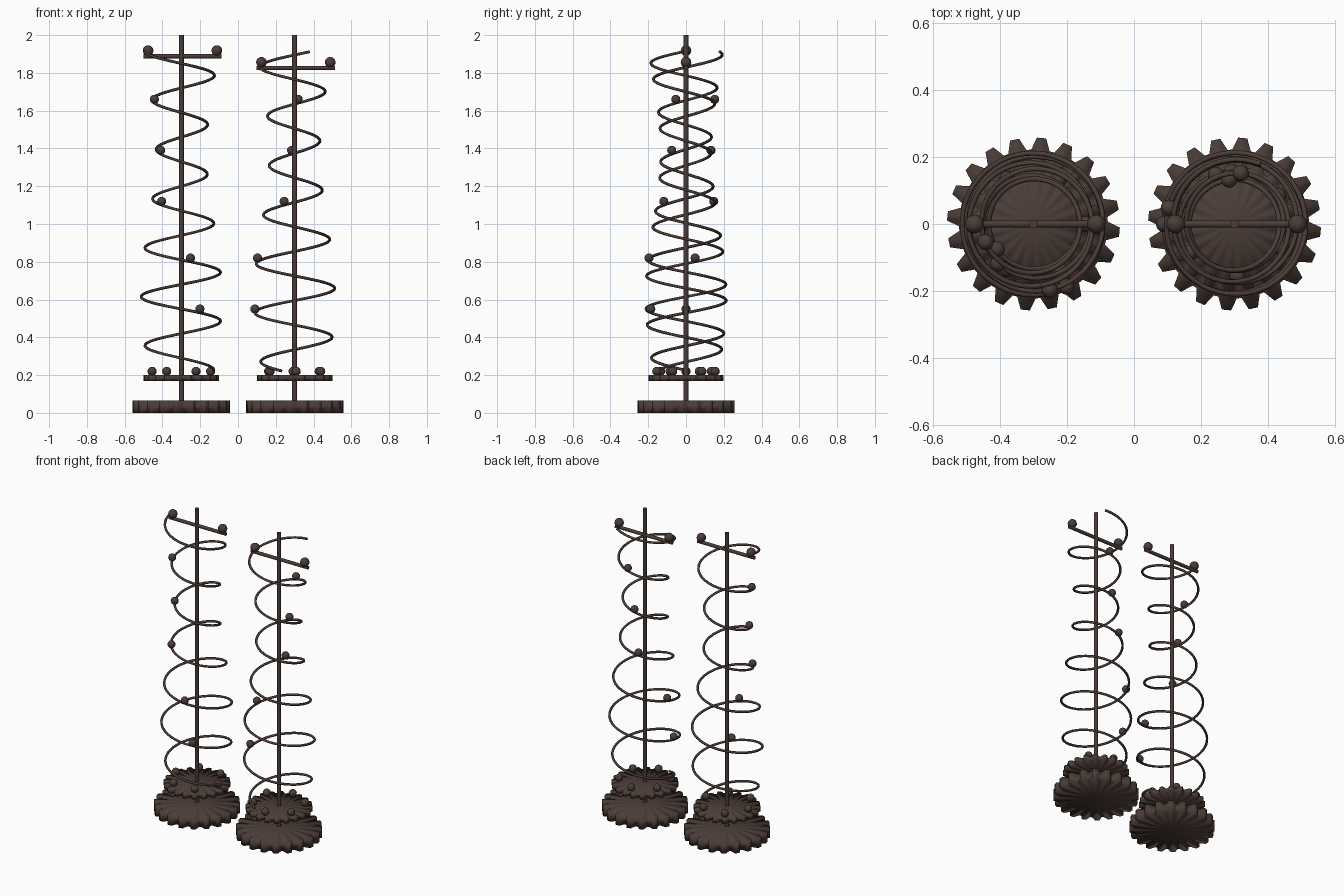
import bpy, bmesh
from math import sin, cos, pi, tau, radians
from mathutils import Matrix, Vector

cube = bpy.data.objects.get("Cube")
if cube:
    bpy.data.objects.remove(cube, do_unlink=True)

bronze = bpy.data.materials.new("dark_bronze")
bronze.use_nodes = True
COLOR = (0.07, 0.046, 0.039, 1)
bronze.diffuse_color = COLOR
bronze.node_tree.nodes["Principled BSDF"].inputs["Base Color"].default_value = COLOR

Z0, Z1, PITCH = 0.222, 1.912, 0.26


def finish(name, bm, smooth=True):
    bmesh.ops.recalc_face_normals(bm, faces=bm.faces)
    mesh = bpy.data.meshes.new(name)
    bm.to_mesh(mesh)
    bm.free()
    mesh.materials.append(bronze)
    for p in mesh.polygons:
        p.use_smooth = smooth
    ob = bpy.data.objects.new(name, mesh)
    bpy.context.collection.objects.link(ob)
    return ob


def select_only(ob):
    bpy.ops.object.select_all(action='DESELECT')
    ob.select_set(True)
    bpy.context.view_layer.objects.active = ob


def rod(name, center, radius, length, axis='Z'):
    bm = bmesh.new()
    turn = Matrix.Rotation(pi / 2, 4, 'Y') if axis == 'X' else Matrix()
    bmesh.ops.create_cone(bm, cap_ends=True, segments=16, radius1=radius, radius2=radius,
                          depth=length, matrix=Matrix.Translation(center) @ turn)
    ob = finish(name, bm)
    select_only(ob)
    bpy.ops.object.shade_smooth_by_angle(angle=radians(40))


def balls(name, centers, radius):
    bm = bmesh.new()
    for c in centers:
        bmesh.ops.create_uvsphere(bm, u_segments=20, v_segments=12, radius=radius,
                                  matrix=Matrix.Translation(c))
    finish(name, bm)


def gear(name, cx, z, height, root, tip, teeth=20, phase=12.6):
    # Toothed disc with fan caps, softly shaded over its edges
    bm = bmesh.new()
    rings = []
    for level in (z, z + height):
        ring = []
        for i in range(teeth):
            for offset, r in ((-0.4, root), (-0.17, tip), (0.17, tip), (0.4, root)):
                a = radians(phase) + tau * (i + offset) / teeth
                ring.append(bm.verts.new((cx + r * cos(a), r * sin(a), level)))
        hub = bm.verts.new((cx, 0, level))
        for i, v in enumerate(ring):
            bm.faces.new((hub, ring[i - 1], v))
        rings.append(ring)
    low, high = rings
    for i in range(len(low)):
        bm.faces.new((low[i - 1], low[i], high[i], high[i - 1]))
    finish(name, bm)


def spiral_point(cx, z, zero_z):
    # Clockwise climb whose radius swells and narrows
    a = -tau * (z - zero_z) / PITCH
    r = 0.173 + 0.04 * sin(tau * (z - 0.23) / 1.54)
    return Vector((cx + r * cos(a), r * sin(a), z))


def spiral_wire(name, cx, zero_z, steps=320):
    curve = bpy.data.curves.new(name, 'CURVE')
    curve.dimensions = '3D'
    curve.bevel_depth = 0.0075
    curve.bevel_resolution = 2
    curve.use_fill_caps = True
    spline = curve.splines.new('POLY')
    spline.points.add(steps)
    for i, p in enumerate(spline.points):
        p.co = (*spiral_point(cx, Z0 + (Z1 - Z0) * i / steps, zero_z), 1)
    curve.materials.append(bronze)
    ob = bpy.data.objects.new(name, curve)
    bpy.context.collection.objects.link(ob)
    select_only(ob)
    bpy.ops.object.convert(target='MESH')
    bpy.ops.object.shade_smooth_by_angle(angle=radians(60))


def tower(side, cx, zero_z, bar_z, ball_phase):
    gear(side + "_base_gear", cx, 0, 0.065, 0.222, 0.258)
    gear(side + "_upper_gear", cx, 0.17, 0.03, 0.172, 0.2)
    rod(side + "_pole", (cx, 0, 1), 0.013, 2)

    # Ring of balls on the upper gear
    angles = [radians(ball_phase + 60 * i) for i in range(6)]
    balls(side + "_gear_balls",
          [(cx + 0.155 * cos(a), 0.155 * sin(a), 0.22) for a in angles], 0.024)

    # Spiral and the balls riding on it
    spiral_wire(side + "_spiral", cx, zero_z)
    balls(side + "_spiral_balls",
          [spiral_point(cx, z - 0.02, zero_z) + Vector((0, 0, 0.02))
           for z in (0.55, 0.82, 1.12, 1.39, 1.66)], 0.024)

    # Crossbar with a ball near each end
    bx = cx + 0.006
    rod(side + "_crossbar", (bx, 0, bar_z), 0.011, 0.415, 'X')
    balls(side + "_crossbar_balls",
          [(bx + s * 0.182, 0, bar_z + 0.03) for s in (-1, 1)], 0.028)


tower("right", -0.3, 0.225, 1.888, 0)
tower("left", 0.3, 0.4, 1.826, 33)
